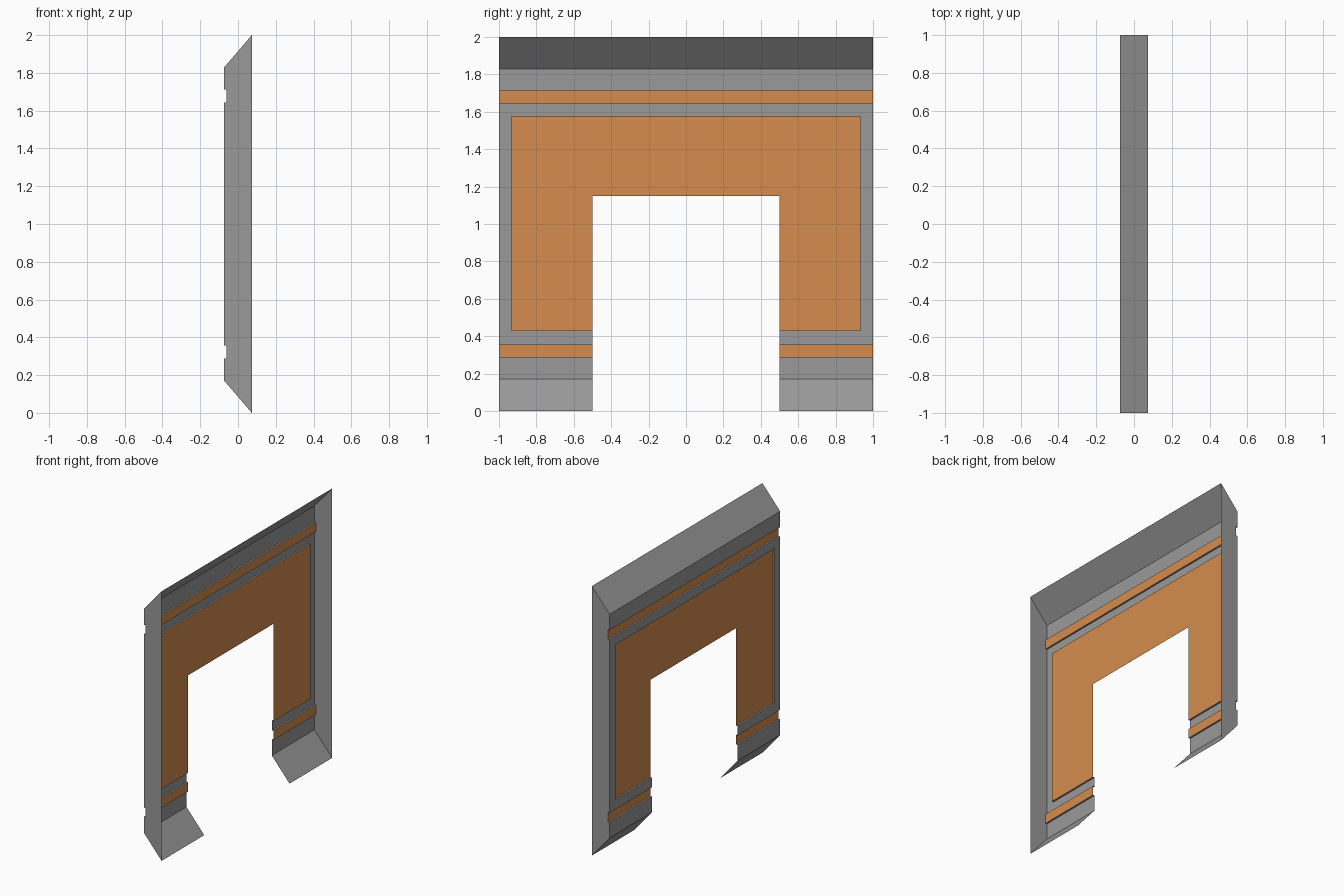
import bpy, bmesh

if "Cube" in bpy.data.objects:
    bpy.data.objects.remove(bpy.data.objects["Cube"])

# Main dimensions
XB, XF, XR = 0.073, -0.073, -0.06     # open back, outer face, recessed face
W, DOOR, DOOR_TOP = 1.0, 0.5, 1.15    # half width, half opening, lintel height
PY, PZ0, PZ1 = 0.933, 0.427, 1.577    # inset panel half width, bottom, top
B0, B1 = 0.287, 0.357                 # groove bottom and top
SLOPE = 0.17


def material(name, rgb):
    m = bpy.data.materials.new(name)
    m.diffuse_color = (*rgb, 1.0)
    m.use_nodes = True
    m.node_tree.nodes["Principled BSDF"].inputs["Base Color"].default_value = m.diffuse_color
    return m


GREY = material("grey metal", (0.32, 0.32, 0.32))
ORANGE = material("orange panel", (0.66, 0.265, 0.075))


def make(name, faces, mat):
    bm = bmesh.new()
    for f in faces:
        bm.faces.new([bm.verts.new(p) for p in f])
    bmesh.ops.remove_doubles(bm, verts=bm.verts[:], dist=1e-5)
    me = bpy.data.meshes.new(name)
    bm.to_mesh(me)
    bm.free()
    me.materials.append(mat)
    bpy.context.collection.objects.link(bpy.data.objects.new(name, me))


def sweep(profile, y0, y1):
    """Stretch an upward (x, z) profile between two y positions."""
    return [[(a[0], y1, a[1]), (a[0], y0, a[1]), (b[0], y0, b[1]), (b[0], y1, b[1])]
            for a, b in zip(profile, profile[1:])]


def flip(profile):
    return [(x, 2 - z) for x, z in reversed(profile)]


# Half profile: sloped foot, lip, groove, lip
lower = [(XB, 0), (XF, SLOPE), (XF, B0), (XR, B0)]
upper = [(XR, B1), (XF, B1), (XF, PZ0)]
groove = [(XR, B0), (XR, B1)]
top_upper = flip(upper)
top_upper[0] = (XF, PZ1)
legs = [(-W, -DOOR), (DOOR, W)]

# Shell front: lower legs, full-width head, side margins
shell = []
for y0, y1 in legs:
    shell += sweep(lower, y0, y1) + sweep(upper, y0, y1)
shell += sweep(top_upper, -W, W) + sweep(flip(lower), -W, W)
for y0, y1 in [(-W, -PY), (PY, W)]:
    shell += sweep([(XF, PZ0), (XF, PZ1)], y0, y1)

# Small walls around the inset panel
path = [(DOOR, PZ0), (PY, PZ0), (PY, PZ1), (-PY, PZ1), (-PY, PZ0), (-DOOR, PZ0)]
for a, b in zip(path, path[1:]):
    shell.append([(XF, *b), (XF, *a), (XR, *a), (XR, *b)])
make("wall_shell", shell, GREY)

# End walls with the notched outline
outline = lower + upper + top_upper + flip(lower)
make("end_wall_right", [[(x, W, z) for x, z in outline]], GREY)
make("end_wall_left", [[(x, -W, z) for x, z in reversed(outline)]], GREY)

# Inset panel around the opening
panel = sweep([(XR, DOOR_TOP), (XR, PZ1)], -DOOR, DOOR)
for y0, y1 in [(-PY, -DOOR), (DOOR, PY)]:
    panel += sweep([(XR, PZ0), (XR, DOOR_TOP), (XR, PZ1)], y0, y1)
make("inset_panel", panel, ORANGE)

# Orange groove stripes
make("upper_stripe", sweep(flip(groove), -W, W), ORANGE)
for side, (y0, y1) in zip(("left", "right"), legs):
    make("lower_stripe_" + side, sweep(groove, y0, y1), ORANGE)
